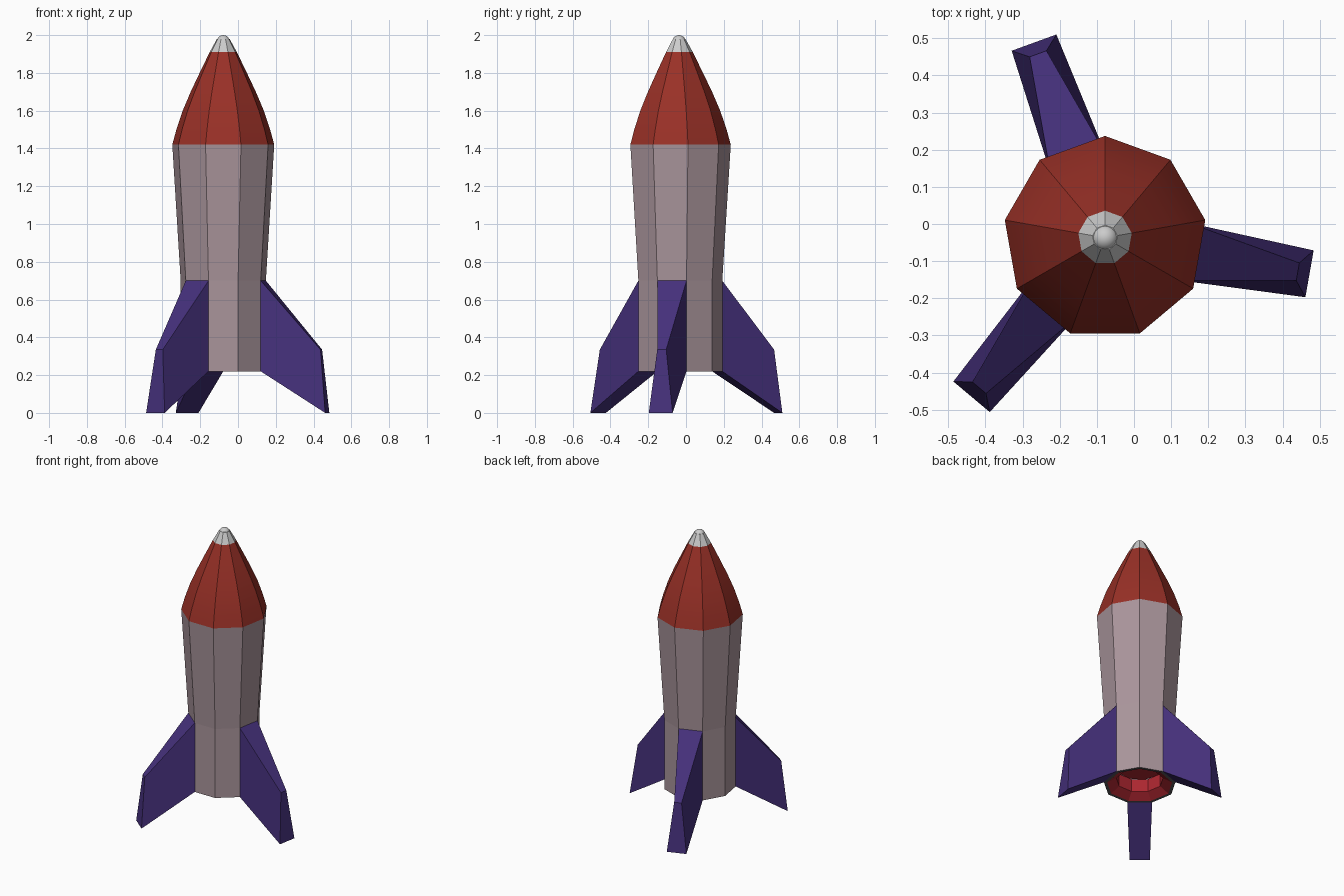
import bpy, bmesh, math
from math import radians, cos, sin
from mathutils import Matrix, Vector

if "Cube" in bpy.data.objects:
    bpy.data.objects.remove(bpy.data.objects["Cube"])

CX, CY, SIDES = -0.078, -0.037, 9


def material(name, rgb):
    m = bpy.data.materials.new(name)
    m.diffuse_color = (*rgb, 1)
    m.use_nodes = True
    m.node_tree.nodes["Principled BSDF"].inputs["Base Color"].default_value = m.diffuse_color
    return m


def finish(name, bm, mat=None, smooth=None):
    me = bpy.data.meshes.new(name)
    bm.to_mesh(me)
    bm.free()
    ob = bpy.data.objects.new(name, me)
    ob.location = (CX, CY, 0)
    bpy.context.collection.objects.link(ob)
    if mat:
        me.materials.append(mat)
    if smooth:
        bpy.ops.object.select_all(action='DESELECT')
        ob.select_set(True)
        bpy.context.view_layer.objects.active = ob
        bpy.ops.object.shade_smooth_by_angle(angle=radians(smooth))
    return ob


def lathe(name, profile, mat=None, cap=False, smooth=None):
    """Nine-sided shell; the profile runs so that its outside is on the right."""
    bm = bmesh.new()
    rings = [[bm.verts.new((r * cos(a), r * sin(a), z))
              for a in (radians(90 + 360 * i / SIDES) for i in range(SIDES))]
             for r, z in profile]
    for lo, hi in zip(rings, rings[1:]):
        for i in range(SIDES):
            j = (i + 1) % SIDES
            bm.faces.new((lo[i], lo[j], hi[j], hi[i]))
    if cap:
        bm.faces.new(rings[-1])
    return finish(name, bm, mat, smooth)


grey = material("hull_grey", (0.40, 0.30, 0.33))
red = material("nose_red", (0.32, 0.03, 0.02))
blue = material("fin_blue", (0.06, 0.03, 0.20))
dark = material("rim_grey", (0.09, 0.085, 0.09))
engine_red = material("engine_red", (0.42, 0.02, 0.03))

# Hull, nose and tip
lathe("hull", [(0.229, 0.22), (0.229, 0.70), (0.274, 1.42)], grey)
lathe("nose", [(0.274, 1.42), (0.252, 1.50), (0.218, 1.60), (0.175, 1.70),
               (0.127, 1.80), (0.073, 1.91)], red, smooth=30)
lathe("tip", [(0.073, 1.91), (0.034, 1.98)], cap=True)
bm = bmesh.new()
bmesh.ops.create_uvsphere(bm, u_segments=18, v_segments=10, radius=0.035,
                          matrix=Matrix.Translation((0, 0, 1.965)))
finish("tip_ball", bm, smooth=40)

# Engine opening: rim, then stepped recess
lathe("engine_rim", [(0.208, 0.22), (0.229, 0.22)], dark)
lathe("engine_recess", [(0.149, 0.345), (0.149, 0.257), (0.208, 0.22)], engine_red)
bm = bmesh.new()
bmesh.ops.create_circle(bm, cap_ends=True, segments=SIDES, radius=0.149,
                        matrix=Matrix.Translation((0, 0, 0.345))
                        @ Matrix.Rotation(radians(90), 4, 'Z'))
for f in bm.faces:
    f.normal_update()
    if f.normal.z > 0:
        f.normal_flip()
finish("engine_ceiling", bm, engine_red)

# Fins: four cross edges (distance, half width, height), open towards the hull
APOTHEM = 0.229 * cos(radians(20))
HALF = 0.229 * sin(radians(20))
FIN = [(APOTHEM, HALF, 0.70), (0.527, 0.024, 0.335),
       (0.559, 0.064, 0.0), (APOTHEM, HALF, 0.22)]
for n in range(3):
    bm = bmesh.new()
    rot = Matrix.Rotation(radians(-10 + 120 * n), 3, 'Z')
    left = [bm.verts.new(rot @ Vector((d, w, z))) for d, w, z in FIN]
    right = [bm.verts.new(rot @ Vector((d, -w, z))) for d, w, z in FIN]
    for i in range(3):
        bm.faces.new((left[i], right[i], right[i + 1], left[i + 1]))
    bm.faces.new(left)
    bm.faces.new(right[::-1])
    finish(f"fin_{n + 1}", bm, blue)
